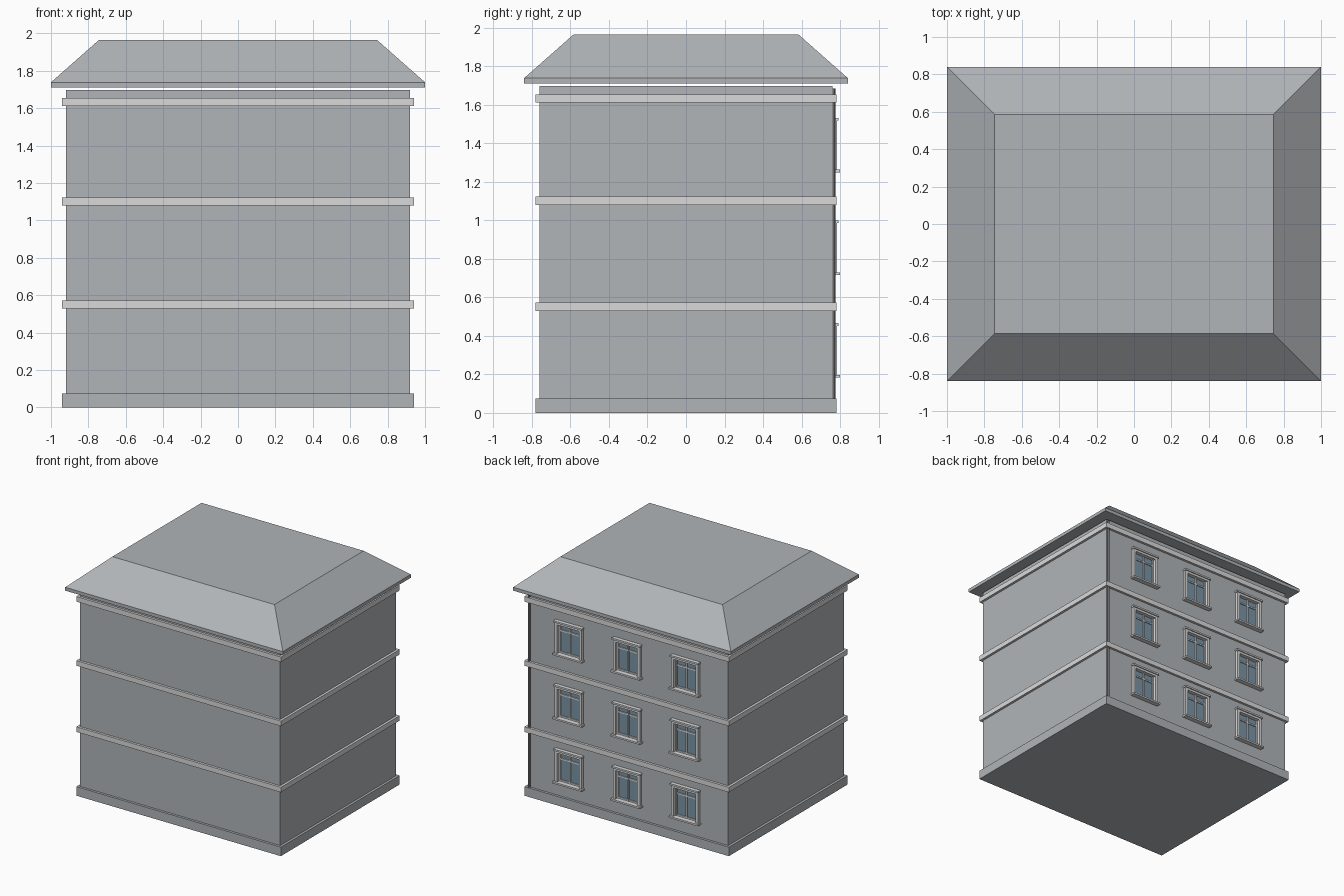
import bpy
import bmesh

cube = bpy.data.objects.get("Cube")
if cube:
    bpy.data.objects.remove(cube, do_unlink=True)


def material(name, r, g, b):
    m = bpy.data.materials.new(name)
    m.use_nodes = True
    m.diffuse_color = (r, g, b, 1)
    m.node_tree.nodes["Principled BSDF"].inputs["Base Color"].default_value = (r, g, b, 1)
    return m


STONE = material("grey stone", 0.44, 0.46, 0.48)
TRIM = material("light trim", 0.70, 0.70, 0.70)
GLASS = material("blue grey glass", 0.20, 0.30, 0.39)
PIPE = material("dark metal", 0.13, 0.13, 0.13)


def make(name, bm, mat):
    bmesh.ops.recalc_face_normals(bm, faces=bm.faces)
    mesh = bpy.data.meshes.new(name)
    bm.to_mesh(mesh)
    bm.free()
    mesh.materials.append(mat)
    ob = bpy.data.objects.new(name, mesh)
    bpy.context.collection.objects.link(ob)
    return ob


def add_box(bm, x0, x1, y0, y1, z0, z1):
    verts = bmesh.ops.create_cube(bm, size=1)["verts"]
    for v in verts:
        v.co.x = x1 if v.co.x > 0 else x0
        v.co.y = y1 if v.co.y > 0 else y0
        v.co.z = z1 if v.co.z > 0 else z0
    return verts


def block(name, hx, hy, z0, z1, mat):
    bm = bmesh.new()
    add_box(bm, -hx, hx, -hy, hy, z0, z1)
    return make(name, bm, mat)


WALL_X, WALL_Y, TOP = 0.92, 0.76, 1.697
COLUMNS = (-0.535, 0, 0.535)
FLOORS = [0.197 + 0.533 * i for i in range(3)]
HALF, HEIGHT, RECESS = 0.10, 0.255, 0.745

# Walls with window openings sunk into the back
walls = block("walls", WALL_X, WALL_Y, 0, TOP, STONE)
bm = bmesh.new()
for x in COLUMNS:
    for z in FLOORS:
        add_box(bm, x - HALF, x + HALF, RECESS, 0.85, z, z + HEIGHT)
cutter = make("opening_cutter", bm, STONE)
cutter.hide_render = True
cut = walls.modifiers.new("openings", "BOOLEAN")
cut.operation = "DIFFERENCE"
cut.solver = "EXACT"
cut.object = cutter
graph = bpy.context.evaluated_depsgraph_get()
walls_mesh = bpy.data.meshes.new_from_object(walls.evaluated_get(graph))
walls.modifiers.clear()
walls.data = walls_mesh
bpy.data.objects.remove(cutter, do_unlink=True)

# Plinth and string courses
block("plinth", 0.94, 0.78, 0, 0.075, STONE)
for name, z in (("lower_band", 0.53), ("middle_band", 1.08), ("upper_band", 1.612)):
    block(name, 0.94, 0.78, z, z + 0.042, TRIM)

# Hipped roof with a flat top and a thin eave
block("eave", 1.0, 0.84, 1.71, 1.738, STONE)
bm = bmesh.new()
for v in add_box(bm, -1, 1, -0.84, 0.84, 1.738, 1.963):
    if v.co.z > 1.9:
        v.co.x *= 0.745
        v.co.y *= 0.585 / 0.84
make("hipped_roof", bm, STONE)

# Windows: glass, casement bars, surround, sill and header
glass, bars, surround = bmesh.new(), bmesh.new(), bmesh.new()
BAR = 0.012
for x in COLUMNS:
    for z in FLOORS:
        l, r, t = x - HALF, x + HALF, z + HEIGHT
        add_box(glass, l, r, RECESS, 0.751, z, t)
        # casement edge, mullion and transom
        for x0 in (l, x - BAR / 2, r - BAR):
            add_box(bars, x0, x0 + BAR, RECESS, 0.76, z, t)
        for z0 in (z, z + 0.18, t - BAR):
            add_box(bars, l, r, RECESS, 0.759, z0, z0 + BAR)
        # surround jambs, header and sill
        add_box(surround, l - 0.024, l, 0.75, 0.783, z, t)
        add_box(surround, r, r + 0.024, 0.75, 0.783, z, t)
        add_box(surround, l - 0.024, r + 0.024, 0.75, 0.783, t - 0.018, t)
        add_box(surround, l - 0.03, r + 0.03, 0.75, 0.792, t, t + 0.014)
        add_box(surround, l - 0.035, r + 0.035, 0.75, 0.80, z - 0.014, z)
make("window_glass", glass, GLASS)
make("window_bars", bars, TRIM)
make("window_surrounds", surround, TRIM)

# Downpipe at the left end of the back wall
bm = bmesh.new()
bmesh.ops.create_cone(bm, cap_ends=True, segments=12, radius1=0.009, radius2=0.009, depth=1.62)
bmesh.ops.translate(bm, verts=bm.verts, vec=(0.905, 0.766, 0.875))
pipe = make("downpipe", bm, PIPE)
for face in pipe.data.polygons:
    face.use_smooth = len(face.vertices) == 4
